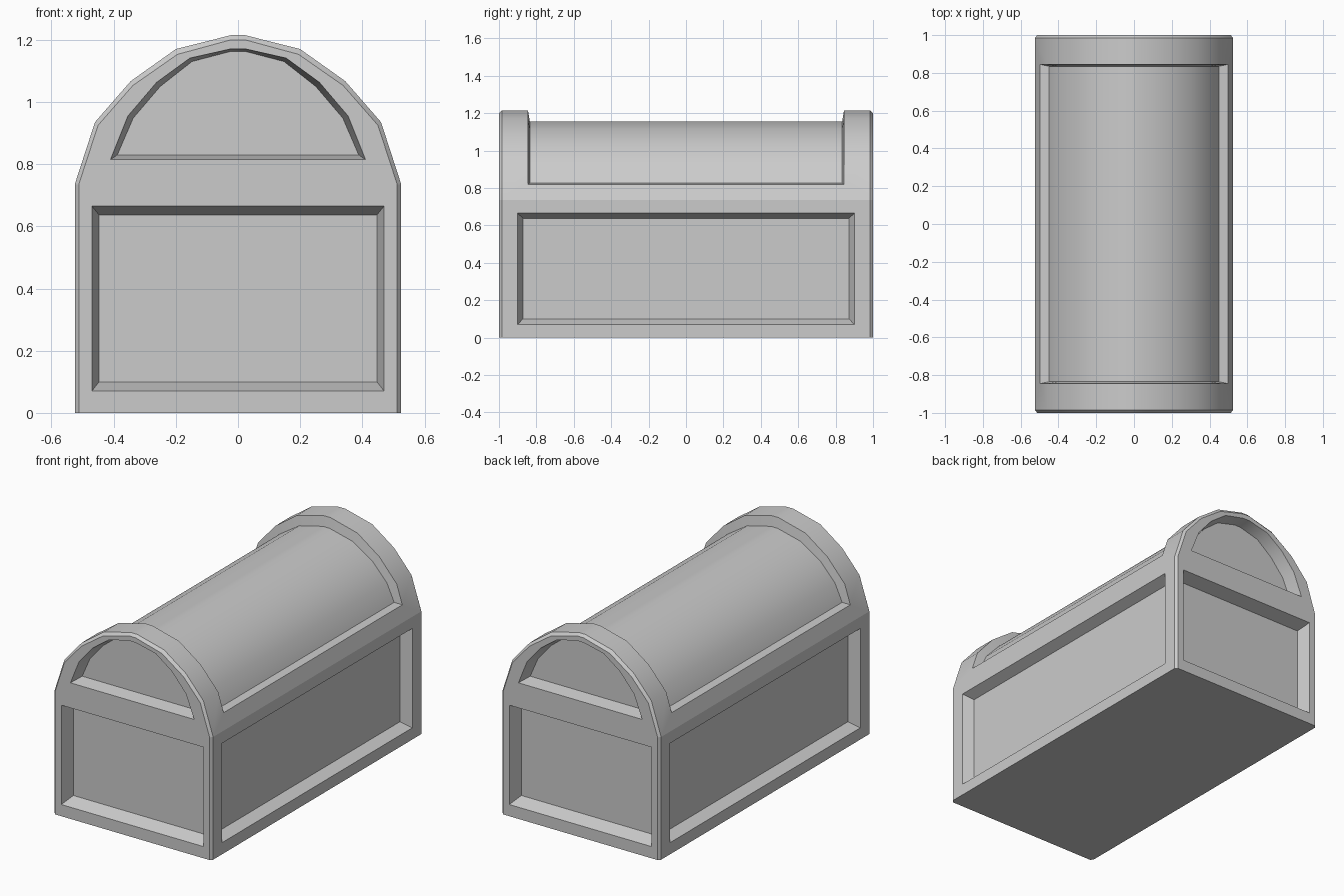
import bpy, bmesh, math

if "Cube" in bpy.data.objects:
    bpy.data.objects.remove(bpy.data.objects["Cube"])

SEAM = 0.735   # height where lid meets base
RIM = 0.985    # where the end bevel starts


def arch(half):
    """Mirror the right half of an arch into a full left-right profile."""
    return half + [(-x, z) for x, z in reversed(half)]


def strip(bm, a, b, closed=True):
    n = len(a)
    for i in range(n if closed else n - 1):
        j = (i + 1) % n
        bm.faces.new([bm.verts.new(p) for p in (a[i], a[j], b[j], b[i])])


def recess(bm, outer, opening, floor, grid=False):
    """Frame around an opening, sloped walls, and a sunken floor."""
    strip(bm, outer, opening)
    strip(bm, opening, floor)
    if grid:
        h = len(floor) // 2
        strip(bm, floor[:h], floor[h:][::-1], closed=False)
    else:
        bm.faces.new([bm.verts.new(p) for p in floor])


def finish(bm, name):
    bmesh.ops.remove_doubles(bm, verts=bm.verts[:], dist=1e-5)
    bmesh.ops.recalc_face_normals(bm, faces=bm.faces[:])
    mesh = bpy.data.meshes.new(name)
    bm.to_mesh(mesh)
    bm.free()
    ob = bpy.data.objects.new(name, mesh)
    bpy.context.collection.objects.link(ob)
    bpy.ops.object.select_all(action='DESELECT')
    ob.select_set(True)
    bpy.context.view_layer.objects.active = ob
    bpy.ops.object.shade_smooth_by_angle(angle=math.radians(35))


def rect(w, z0, z1):
    return [(-w, z0), (w, z0), (w, z1), (-w, z1)]


# Base box: four framed panels, bevelled corners, flat bottom
bm = bmesh.new()
for s in (-1, 1):
    end = lambda pts, y: [(x, s * y, z) for x, z in pts]
    side = lambda pts, x: [(s * x, y, z) for y, z in pts]
    recess(bm, end(rect(0.512, 0, SEAM), 1), end(rect(0.47, 0.07, 0.665), 1),
           end(rect(0.447, 0.10, 0.637), 0.92))
    recess(bm, side(rect(RIM, 0, SEAM), 0.525), side(rect(0.9, 0.07, 0.665), 0.525),
           side(rect(0.872, 0.10, 0.638), 0.462))
    for t in (-1, 1):
        strip(bm, [(s * 0.525, t * RIM, 0), (s * 0.525, t * RIM, SEAM)],
              [(s * 0.512, t, 0), (s * 0.512, t, SEAM)], closed=False)
a, b = 0.525, 0.512
bm.faces.new([bm.verts.new((x, y, 0)) for x, y in
              ((a, -RIM), (a, RIM), (b, 1), (-b, 1),
               (-a, RIM), (-a, -RIM), (-b, -1), (b, -1))])
finish(bm, "chest_base")

# Arched lid profiles
shell = arch([(0.525, SEAM), (0.46, 0.935), (0.345, 1.067), (0.2, 1.17), (0.022, 1.215)])
shell_open = arch([(0.497, 0.82), (0.46, 0.935), (0.345, 1.067), (0.2, 1.17), (0.022, 1.215)])
barrel = arch([(0.45, 0.826), (0.402, 0.93), (0.307, 1.033), (0.178, 1.117), (0.022, 1.155)])
face = arch([(0.512, SEAM), (0.45, 0.925), (0.338, 1.053), (0.195, 1.153), (0.022, 1.2)])
face_open = arch([(0.41, 0.815), (0.354, 0.955), (0.262, 1.063), (0.155, 1.141), (0.022, 1.171)])
face_floor = arch([(0.388, 0.83), (0.337, 0.948), (0.25, 1.05), (0.148, 1.13), (0.022, 1.163)])


def at(profile, y):
    return [(x, y, z) for x, z in profile]


def around(profile, y):
    return at(profile, -y) + at(profile[::-1], y)


# Lid: end bands with the sunken barrel between, bevelled rims, end panels
bm = bmesh.new()
recess(bm, around(shell, RIM), around(shell_open, 0.845), around(barrel, 0.835), grid=True)
for s in (-1, 1):
    strip(bm, at(shell, s * RIM), at(face, s), closed=False)
    recess(bm, at(face, s), at(face_open, s), at(face_floor, s * 0.92))
finish(bm, "chest_lid")
